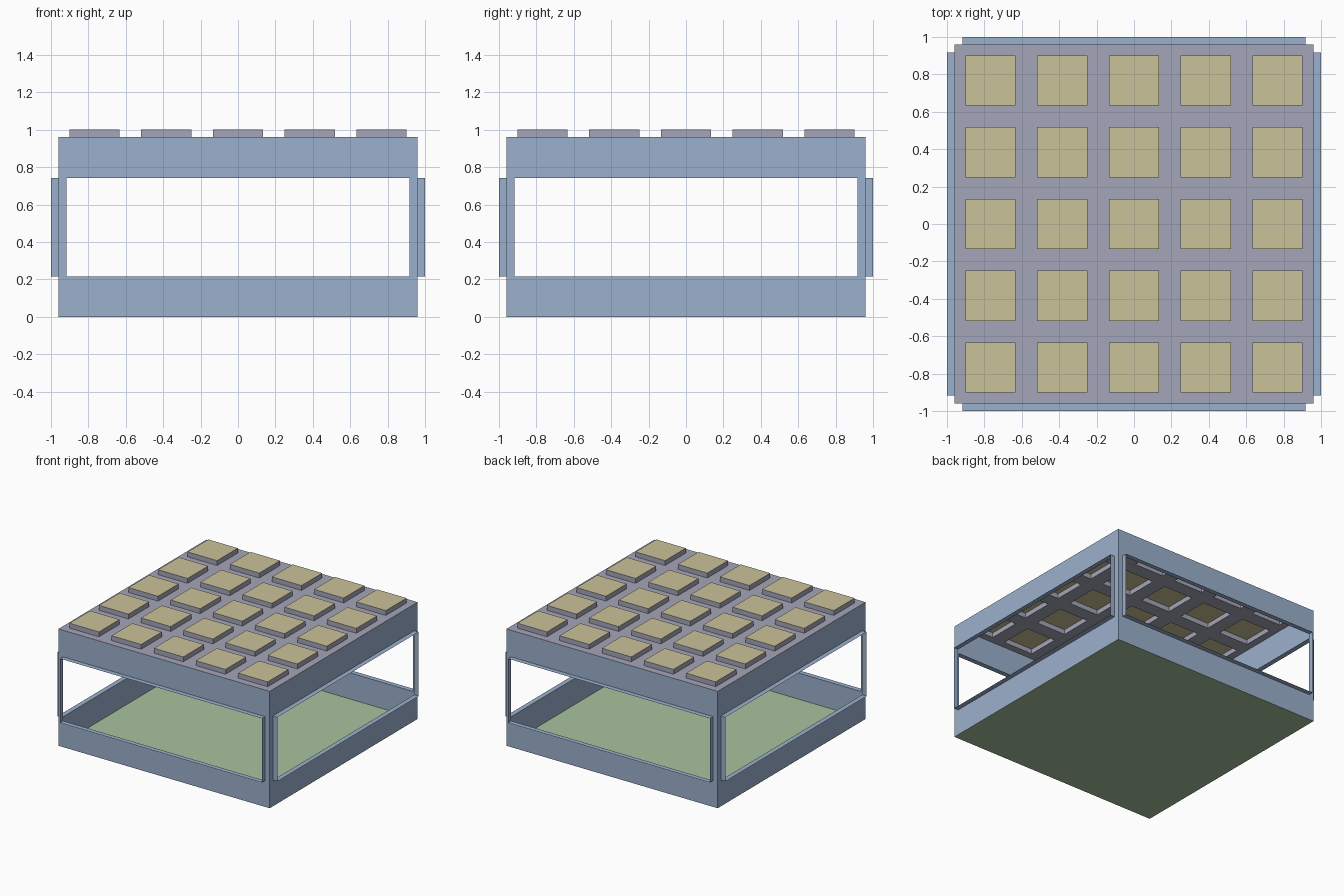
import bpy
import bmesh
from math import radians
from mathutils import Matrix

cube = bpy.data.objects.get("Cube")
if cube:
    bpy.data.objects.remove(cube, do_unlink=True)


def material(name, rgb):
    mat = bpy.data.materials.new(name)
    mat.use_nodes = True
    color = [(c / 255) ** 2.2 for c in rgb] + [1]
    mat.diffuse_color = color
    mat.node_tree.nodes["Principled BSDF"].inputs["Base Color"].default_value = color
    return mat


blue = material("wall blue", (154, 175, 204))
grey = material("roof grey", (163, 164, 183))
tan = material("skylight tan", (202, 193, 152))
green = material("floor green", (167, 194, 156))


def panel(name, us, vs, depth, mats, capped, matrix):
    """Thin sheet whose odd grid cells are pushed out by depth, open or capped."""
    bm = bmesh.new()

    def quad(points, index=0):
        face = bm.faces.new([bm.verts.new(p) for p in points])
        face.material_index = index

    for i, (u0, u1) in enumerate(zip(us, us[1:])):
        for j, (v0, v1) in enumerate(zip(vs, vs[1:])):
            ring = [(u0, v0), (u1, v0), (u1, v1), (u0, v1)]
            if not (i % 2 and j % 2):
                quad([(u, v, 0) for u, v in ring])
                continue
            # Rim around the raised cell
            for a, b in zip(ring, ring[1:] + ring[:1]):
                quad([(*a, 0), (*b, 0), (*b, depth), (*a, depth)])
            if capped:
                quad([(u, v, depth) for u, v in ring], 1)
    bmesh.ops.remove_doubles(bm, verts=bm.verts, dist=0.0001)
    bmesh.ops.transform(bm, matrix=matrix, verts=bm.verts)
    mesh = bpy.data.meshes.new(name)
    bm.to_mesh(mesh)
    bm.free()
    for mat in mats:
        mesh.materials.append(mat)
    obj = bpy.data.objects.new(name, mesh)
    bpy.context.collection.objects.link(obj)


half, height, rim = 0.96, 0.96, 0.04

# Floor
panel("floor", [-half, half], [-half, half], 0, [green], False, Matrix())

# Four walls, each with an open window and a projecting frame
upright = Matrix.Translation((0, -half, 0)) @ Matrix.Rotation(radians(90), 4, "X")
for k, side in enumerate(("front", "left", "back", "right")):
    turn = Matrix.Rotation(radians(90 * k), 4, "Z")
    panel(side + "_wall", [-half, -0.917, 0.917, half], [0, 0.215, 0.742, height],
          rim, [blue], False, turn @ upright)

# Roof with a grid of raised skylights
cuts = [-half]
for n in range(-2, 3):
    cuts += [n * 0.3835 - 0.134, n * 0.3835 + 0.134]
cuts.append(half)
panel("roof_with_skylights", cuts, cuts, rim, [grey, tan], True,
      Matrix.Translation((0, 0, height)))
